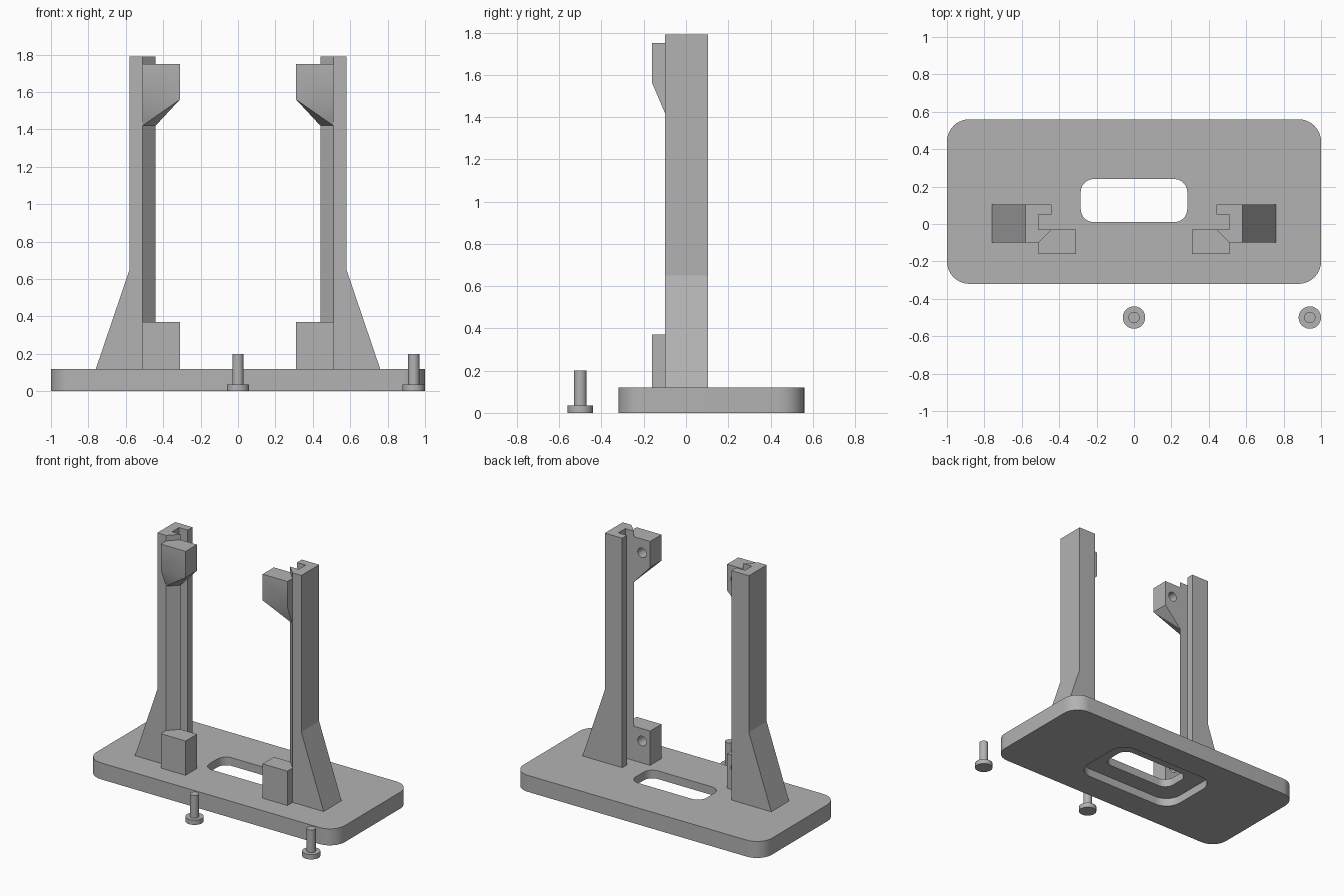
import bpy, bmesh, math

cube = bpy.data.objects.get("Cube")
if cube:
    bpy.data.objects.remove(cube, do_unlink=True)

grey = bpy.data.materials.new("plain_grey")
grey.use_nodes = True
grey.diffuse_color = (0.45, 0.45, 0.45, 1)
grey.node_tree.nodes["Principled BSDF"].inputs["Base Color"].default_value = grey.diffuse_color


def make_object(name, bm):
    bmesh.ops.recalc_face_normals(bm, faces=bm.faces)
    mesh = bpy.data.meshes.new(name)
    bm.to_mesh(mesh)
    bm.free()
    mesh.materials.append(grey)
    obj = bpy.data.objects.new(name, mesh)
    bpy.context.collection.objects.link(obj)
    return obj


def prism(name, outline, z0, z1):
    """Extrude an (x, y) outline from z0 to z1."""
    bm = bmesh.new()
    face = bm.faces.new([bm.verts.new((x, y, z0)) for x, y in outline])
    top = bmesh.ops.extrude_face_region(bm, geom=[face])["geom"]
    verts = [v for v in top if isinstance(v, bmesh.types.BMVert)]
    bmesh.ops.translate(bm, verts=verts, vec=(0, 0, z1 - z0))
    return make_object(name, bm)


def rounded_rect(x0, x1, y0, y1, r, steps=10):
    corners = [(x1 - r, y1 - r), (x0 + r, y1 - r), (x0 + r, y0 + r), (x1 - r, y0 + r)]
    return [(cx + r * math.cos(a), cy + r * math.sin(a))
            for i, (cx, cy) in enumerate(corners)
            for a in [(i + k / steps) * math.pi / 2 for k in range(steps + 1)]]


def circle(cx, cy, r, steps=32):
    return [(cx + r * math.cos(k * math.tau / steps), cy + r * math.sin(k * math.tau / steps))
            for k in range(steps)]


def activate(obj):
    bpy.ops.object.select_all(action='DESELECT')
    obj.select_set(True)
    bpy.context.view_layer.objects.active = obj


def cut(obj, cutter):
    mod = obj.modifiers.new("cut", 'BOOLEAN')
    mod.operation = 'DIFFERENCE'
    mod.solver = 'EXACT'
    mod.object = cutter
    activate(obj)
    bpy.ops.object.modifier_apply(modifier=mod.name)
    bpy.data.objects.remove(cutter, do_unlink=True)


def smooth(obj):
    activate(obj)
    bpy.ops.object.shade_smooth_by_angle(angle=math.radians(30))


def mirror(obj):
    obj.modifiers.new("mirror", 'MIRROR').use_mirror_merge = False


def drill(obj, z):
    """Blind round hole in the back face of a block."""
    hole = prism("hole_cutter", circle(0, 0, 0.035), 0, 0.14)
    hole.rotation_euler.x = math.radians(90)
    hole.location = (0.375, 0.02, z)
    bpy.context.view_layer.update()
    cut(obj, hole)


# Base plate with a through slot and a wider recess underneath
BASE_TOP = 0.12
base = prism("base_plate", rounded_rect(-1, 1, -0.32, 0.56, 0.12), 0, BASE_TOP)
cut(base, prism("slot_cutter", rounded_rect(-0.285, 0.285, 0.01, 0.24, 0.07), -0.1, 0.3))
cut(base, prism("recess_cutter", rounded_rect(-0.415, 0.415, -0.12, 0.37, 0.12), -0.1, 0.06))
smooth(base)

# Grooved upright posts
channel = [(0.58, 0.105), (0.44, 0.105), (0.44, 0.05), (0.51, 0.05),
           (0.51, -0.03), (0.44, -0.03), (0.51, -0.1), (0.58, -0.1)]
post = prism("upright_post", channel, BASE_TOP, 1.79)
mirror(post)

# Sloped foot braces on the outer sides of the posts
bm = bmesh.new()
section = [(0.58, BASE_TOP), (0.76, BASE_TOP), (0.58, 0.65)]
sides = [[bm.verts.new((x, y, z)) for x, z in section] for y in (-0.1, 0.105)]
bmesh.ops.convex_hull(bm, input=sides[0] + sides[1])
bmesh.ops.dissolve_limit(bm, angle_limit=0.01, verts=bm.verts, edges=bm.edges)
mirror(make_object("foot_brace", bm))

# Lower blocks
block = [(0.51, -0.16), (0.31, -0.16), (0.31, -0.03), (0.44, -0.03), (0.51, -0.1)]
lower = prism("lower_block", block, BASE_TOP, 0.37)
drill(lower, 0.28)
smooth(lower)
mirror(lower)

# Upper blocks, tapering down into the chamfered front of the posts
bm = bmesh.new()
points = [(x, y, z) for z in (1.56, 1.75) for x, y in block]
points += [(x, y, 1.42) for x, y in block[3:]]
bmesh.ops.convex_hull(bm, input=[bm.verts.new(p) for p in points])
bmesh.ops.dissolve_limit(bm, angle_limit=0.01, verts=bm.verts, edges=bm.edges)
upper = make_object("upper_block", bm)
drill(upper, 1.65)
smooth(upper)
mirror(upper)

# Loose pins with flat heads
for side, x in (("centre", 0), ("side", 0.94)):
    smooth(prism(side + "_pin_head", circle(x, -0.5, 0.06), 0, 0.035))
    smooth(prism(side + "_pin_shaft", circle(x, -0.5, 0.03), 0.035, 0.2))
